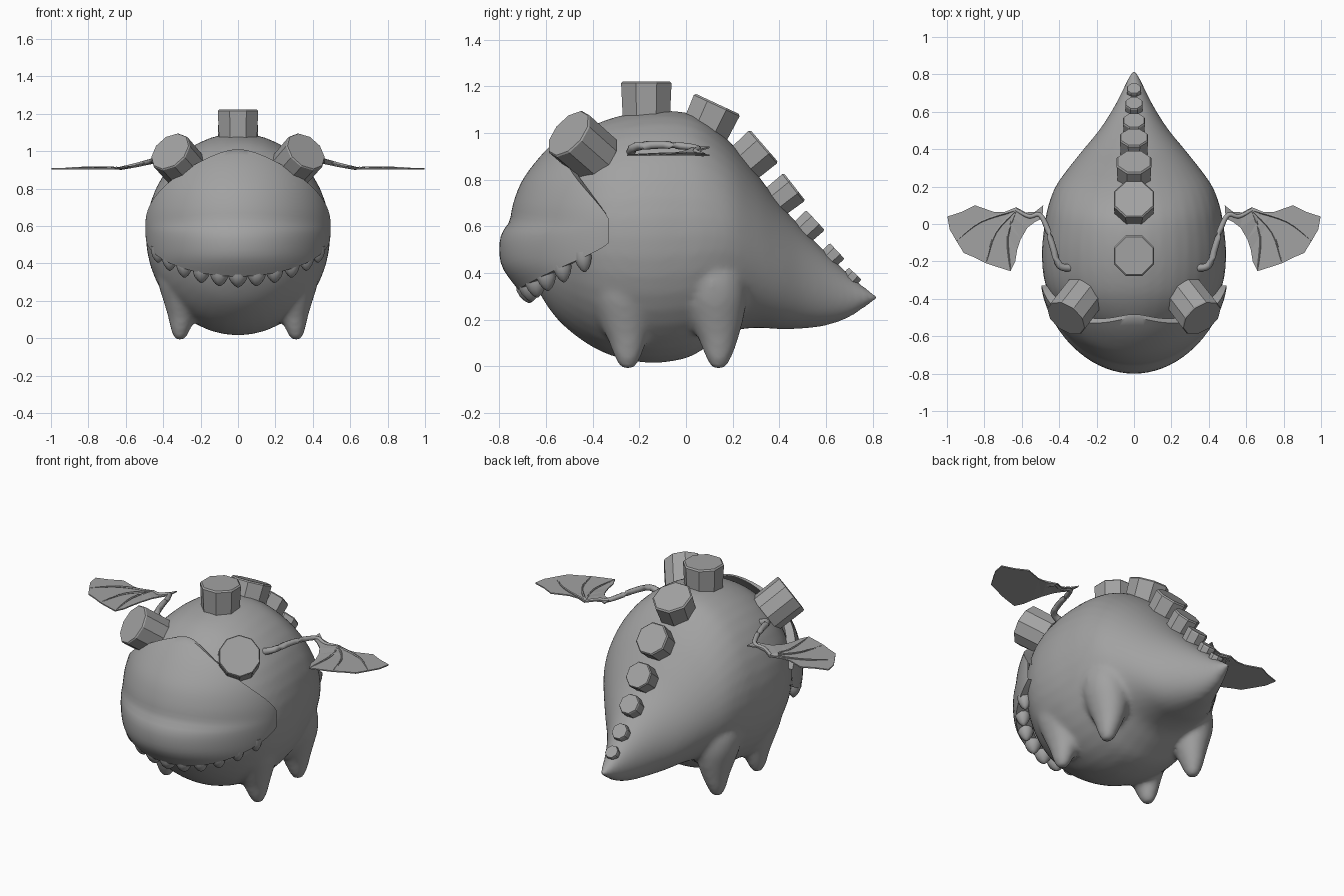
import bpy, bmesh, math
from mathutils import Vector

if "Cube" in bpy.data.objects:
    bpy.data.objects.remove(bpy.data.objects["Cube"])

grey = bpy.data.materials.new("plain grey")
grey.diffuse_color = (0.36, 0.36, 0.36, 1)
grey.use_nodes = True
grey.node_tree.nodes["Principled BSDF"].inputs["Base Color"].default_value = grey.diffuse_color


def finish(bm, name, smooth=None, mirror=False):
    bmesh.ops.recalc_face_normals(bm, faces=bm.faces)
    me = bpy.data.meshes.new(name)
    bm.to_mesh(me)
    bm.free()
    ob = bpy.data.objects.new(name, me)
    bpy.context.collection.objects.link(ob)
    me.materials.append(grey)
    if mirror:
        ob.modifiers.new("mirror", 'MIRROR')
    if smooth:
        bpy.ops.object.select_all(action='DESELECT')
        bpy.context.view_layer.objects.active = ob
        ob.select_set(True)
        bpy.ops.object.shade_smooth_by_angle(angle=math.radians(smooth))
    return ob


def loft(bm, rings, caps=True):
    rows = [[bm.verts.new(p) for p in r] for r in rings]
    n = len(rows[0])
    for a, b in zip(rows, rows[1:]):
        for i in range(n):
            j = (i + 1) % n
            bm.faces.new((a[i], a[j], b[j], b[i]))
    if caps:
        bm.faces.new(rows[0])
        bm.faces.new(rows[-1])


def spline(rows, steps=4):
    """Catmull-Rom through rows of numbers."""
    out = []
    for k in range(len(rows) - 1):
        p0, p1 = rows[max(k - 1, 0)], rows[k]
        p2, p3 = rows[k + 1], rows[min(k + 2, len(rows) - 1)]
        for s in range(steps):
            t = s / steps
            out.append([b + .5 * t * (c - a + t * (2*a - 5*b + 4*c - d + t * (3*(b - c) + d - a)))
                        for a, b, c, d in zip(p0, p1, p2, p3)])
    return out + [rows[-1]]


def frame(axis):
    a = Vector(axis).normalized()
    u = a.cross(Vector((1, 0, 0)) if abs(a.x) < .3 else Vector((0, 0, 1))).normalized()
    return a, u, a.cross(u)


def drum(bm, base, axis, radii, n):
    """Prism with (height, radius) steps along an axis."""
    a, u, v = frame(axis)
    ang = [2 * math.pi * (i + .5) / n for i in range(n)]
    loft(bm, [[Vector(base) + a * h + (u * math.cos(t) + v * math.sin(t)) * r for t in ang]
              for h, r in radii])


def tube(bm, pts, r0, r1, n=6):
    pts = [Vector(p) for p in spline(pts)]
    rings = []
    for i, p in enumerate(pts):
        _, u, v = frame(pts[min(i + 1, len(pts) - 1)] - pts[max(i - 1, 0)])
        r = r0 + (r1 - r0) * i / (len(pts) - 1)
        rings.append([p + u * r * math.cos(2*math.pi*k/n) + v * r * math.sin(2*math.pi*k/n)
                      for k in range(n)])
    loft(bm, rings)


# Body and tail: y, half width, bottom, top
sections = [(-.69, .02, .50, .56), (-.665, .10, .40, .66), (-.62, .20, .30, .78),
            (-.54, .32, .19, .92), (-.42, .43, .095, 1.02), (-.3, .48, .04, 1.07),
            (-.15, .493, .015, 1.095), (0, .478, .035, 1.088), (.1, .458, .09, 1.04),
            (.2, .42, .15, .95), (.3, .35, .165, .83), (.4, .27, .16, .70),
            (.5, .188, .162, .59), (.6, .122, .175, .49), (.7, .068, .21, .395),
            (.78, .032, .262, .33), (.82, .01, .285, .305)]
bm = bmesh.new()
N = 40
loft(bm, [[(w * math.cos(2*math.pi*i/N), y, (lo + hi)/2 + (hi - lo)/2 * math.sin(2*math.pi*i/N))
           for i in range(N)] for y, w, lo, hi in spline(sections)])

# Legs, merged into the body: z, centre x, radius
leg = [(-.012, .31, .015), (.005, .31, .035), (.05, .307, .056), (.12, .30, .08),
       (.2, .297, .108), (.3, .305, .13), (.4, .31, .125), (.5, .29, .09)]
for side in (-1, 1):
    for y0 in (-.25, .14):
        loft(bm, [[(side * (x + r * .95 * math.cos(2*math.pi*i/20)),
                    y0 - .1 * max(z - .1, 0) + r * 1.08 * math.sin(2*math.pi*i/20), z)
                   for i in range(20)] for z, x, r in spline(leg, 3)])
body = finish(bm, "body")
rm = body.modifiers.new("merge", 'REMESH')
rm.mode, rm.voxel_size, rm.use_smooth_shade = 'VOXEL', .016, True
sm = body.modifiers.new("soften", 'SMOOTH')
sm.factor, sm.iterations = .5, 8

# Upper jaw and face, a shell over the front of the body
front = spline([(.33, -.72), (.42, -.785), (.50, -.80), (.57, -.79), (.62, -.757), (.70, -.74),
                (.80, -.70), (.90, -.625), (.97, -.555), (1.02, -.49)])
YC = -.33


def face_point(th, z, inset=1.0):
    k = next((i for i in range(len(front) - 2) if front[i + 1][0] >= z), len(front) - 2)
    (z0, y0), (z1, y1) = front[k], front[k + 1]
    yf = y0 + (y1 - y0) * (z - z0) / (z1 - z0)
    w = .495 * math.sqrt(max(0, 1 - ((z - .6) / (.5 if z > .6 else .72)) ** 2))
    return Vector((w * math.sin(th) * inset, YC + (yf - YC) * max(math.cos(th), 0) ** 1.25 * inset, z))


def lip(th):
    return .33 + .2 * (1 - math.cos(th))


bm = bmesh.new()
cols = []
for i in range(41):
    th = math.radians(-90 + 4.5 * i)
    lo, hi = lip(th), .63 + .38 * math.cos(th)
    pts = [face_point(th, lo + .01, .8)]
    pts += [face_point(th, lo + (hi - lo) * j / 24) for j in range(25)]
    pts += [face_point(th, hi, .88)]
    cols.append([bm.verts.new(p) for p in pts])
for a, b in zip(cols, cols[1:]):
    for j in range(len(a) - 1):
        bm.faces.new((a[j], b[j], b[j + 1], a[j + 1]))
finish(bm, "upper_jaw", 40)

# Teeth under the lip
bm = bmesh.new()
for deg in (-70, -56, -42, -28, -14, 0, 14, 28, 42, 56, 70):
    th = math.radians(deg)
    p = face_point(th, lip(th) + .01, .88 + .08 * (1 - math.cos(th)))
    r = .052 - .014 * abs(deg) / 70
    drum(bm, p + Vector((0, 0, .02)), (0, .12, -1),
         [(0, r), (.03, r), (.055, r * .8), (.075, r * .48), (.088, r * .12)], 10)
finish(bm, "teeth", 50)

# Eyes
bm = bmesh.new()
axis = Vector((.5, -.65, .57)).normalized()
drum(bm, Vector((.335, -.467, .967)) - axis * .13, axis, [(0, .118), (.18, .12), (.187, .115)], 10)
finish(bm, "eyes", mirror=True)

# Back spines: y, z of the top centre, radius, tilt from vertical, height
bm = bmesh.new()
for y, z, r, tilt, h in [(-.17, 1.222, .117, 0, .17), (.135, 1.125, .117, 25, .16),
                         (.335, .945, .1, 49, .15), (.465, .77, .081, 52, .14),
                         (.555, .627, .063, 47, .11), (.648, .495, .05, 47, .09),
                         (.725, .398, .041, 43, .07)]:
    a = Vector((0, math.sin(math.radians(tilt)), math.cos(math.radians(tilt))))
    drum(bm, Vector((0, y, z)) - a * h, a, [(0, r * .93), (h - .008, r), (h, r * .93)], 8)
finish(bm, "back_spines")

# Wing membranes
outline = [(.485, .10), (.53, .065), (.58, .062), (.63, .09), (.69, .065), (.75, .065), (.85, .10),
           (.92, .065), (.998, .04), (.985, -.03), (.95, -.09), (.91, -.155), (.85, -.18),
           (.79, -.21), (.73, -.23), (.66, -.252), (.635, -.2), (.625, -.14), (.605, -.08),
           (.57, -.02), (.53, .01), (.49, .03)]
bm = bmesh.new()
rim = [[bm.verts.new((x, y, z + .035 * max(.62 - x, 0) / .14)) for x, y in outline] for z in (.902, .909)]
bm.faces.new(rim[0])
bm.faces.new(rim[1])
for i in range(len(outline)):
    j = (i + 1) % len(outline)
    bm.faces.new((rim[0][i], rim[0][j], rim[1][j], rim[1][i]))
bmesh.ops.triangulate(bm, faces=[f for f in bm.faces if len(f.verts) > 4])
finish(bm, "wing_membranes", mirror=True)

# Wing arms and finger bones
bm = bmesh.new()
tube(bm, [(.34, -.235, .915), (.40, -.22, .94), (.435, -.12, .95), (.465, -.02, .945),
          (.505, .05, .935), (.56, .04, .922), (.63, .075, .908)], .021, .009, 8)
for tip in ((.66, -.25), (.79, -.208), (.95, -.09)):
    tube(bm, [(.63, .075, .908), ((.63 + tip[0]) / 2 + .03, (.075 + tip[1]) / 2 + .02, .912),
              (tip[0], tip[1], .906)], .008, .003, 5)
finish(bm, "wing_arms", 50, mirror=True)
